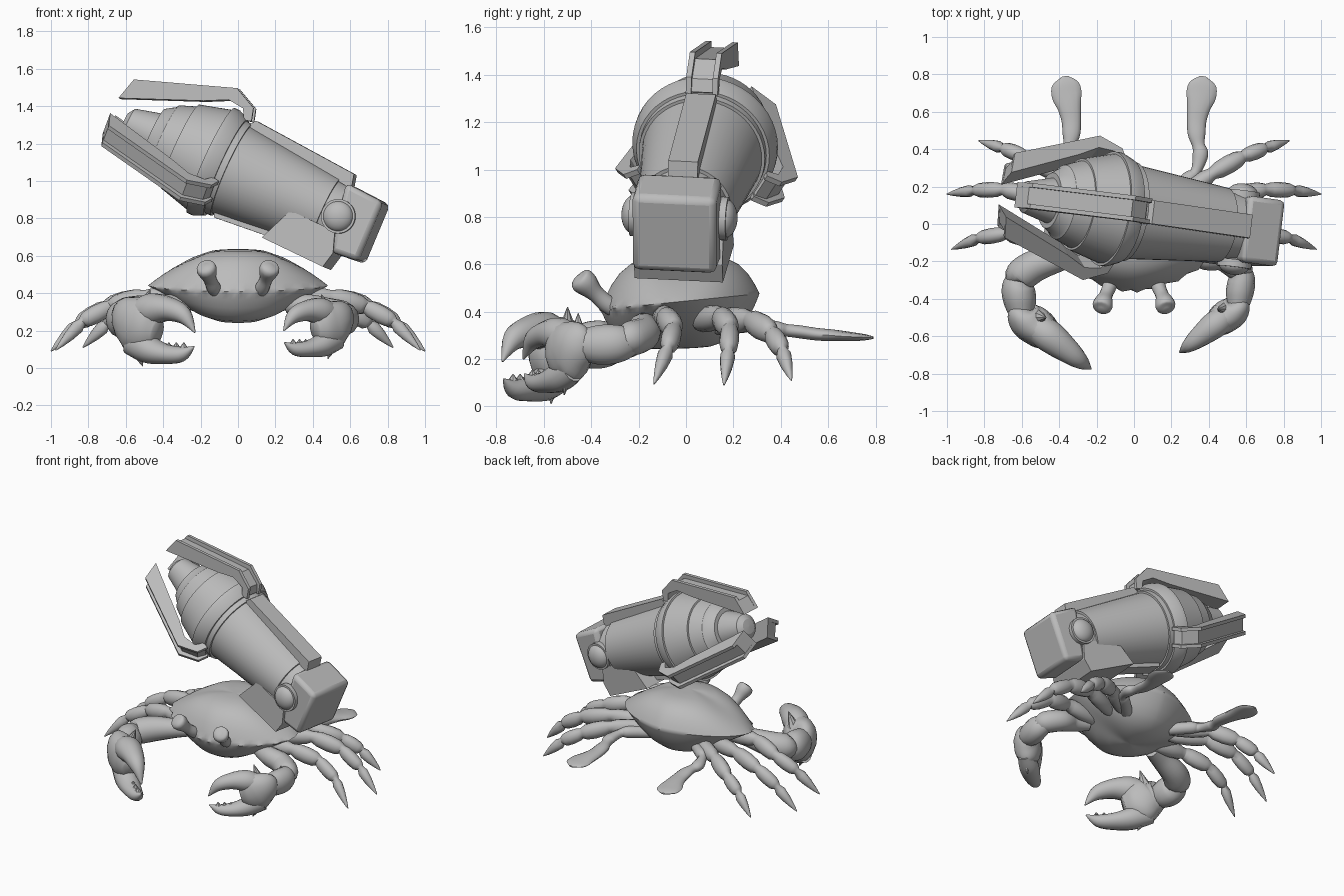
import bpy, bmesh, math
from mathutils import Vector, Matrix

if "Cube" in bpy.data.objects:
    bpy.data.objects.remove(bpy.data.objects["Cube"])

grey = bpy.data.materials.new("stone_grey")
grey.diffuse_color = (0.5, 0.5, 0.5, 1)
grey.use_nodes = True
grey.node_tree.nodes["Principled BSDF"].inputs["Base Color"].default_value = grey.diffuse_color


def finish(name, bm, matrix=Matrix(), smooth=35, bevel=0):
    bmesh.ops.remove_doubles(bm, verts=bm.verts, dist=1e-5)
    bmesh.ops.recalc_face_normals(bm, faces=bm.faces)
    me = bpy.data.meshes.new(name)
    bm.to_mesh(me)
    bm.free()
    me.materials.append(grey)
    ob = bpy.data.objects.new(name, me)
    ob.matrix_world = matrix
    bpy.context.collection.objects.link(ob)
    if bevel:
        mod = ob.modifiers.new("bevel", 'BEVEL')
        mod.width, mod.segments, mod.limit_method = bevel, 2, 'ANGLE'
    if smooth:
        bpy.ops.object.select_all(action='DESELECT')
        ob.select_set(True)
        bpy.context.view_layer.objects.active = ob
        bpy.ops.object.shade_smooth_by_angle(angle=math.radians(smooth))
    return ob


def skin(bm, loops):
    """Bridge rings of points and cap both ends."""
    rows = [[bm.verts.new(p) for p in ring] for ring in loops]
    n = len(rows[0])
    for a, b in zip(rows, rows[1:]):
        for i in range(n):
            bm.faces.new((a[i], a[(i + 1) % n], b[(i + 1) % n], b[i]))
    bm.faces.new(rows[0])
    bm.faces.new(rows[-1])


def tube(name, pts, sides=14, steps=5, curve=True):
    """Tube through (x, y, z, half width, half height) points."""
    P = [Vector(p) for p in pts]
    path = P
    if curve:
        path = []
        for i in range(len(P) - 1):
            p0, p1, p2, p3 = P[max(i - 1, 0)], P[i], P[i + 1], P[min(i + 2, len(P) - 1)]
            for k in range(steps):
                t = k / steps
                path.append(0.5 * (2 * p1 + (p2 - p0) * t + (2 * p0 - 5 * p1 + 4 * p2 - p3) * t * t
                                   + (3 * p1 - p0 - 3 * p2 + p3) * t ** 3))
        path.append(P[-1])
    loops = []
    for i, p in enumerate(path):
        tan = Vector(path[min(i + 1, len(path) - 1)][:3]) - Vector(path[max(i - 1, 0)][:3])
        tan.normalize()
        side = tan.cross(Vector((0, 0, 1))).normalized()
        up = side.cross(tan)
        w, h = max(p[3], 0.003), max(p[4], 0.003)
        loops.append([Vector(p[:3]) + side * w * math.cos(a) + up * h * math.sin(a)
                      for a in (2 * math.pi * k / sides for k in range(sides))])
    bm = bmesh.new()
    skin(bm, loops)
    return finish(name, bm, smooth=50)


def jointed(name, joints, radii):
    """Limb whose segments swell between pinched joints; the last ends in a point."""
    pts = []
    last = len(radii) - 1
    for i, r in enumerate(radii):
        a, b = Vector(joints[i]), Vector(joints[i + 1])
        shape = ((.03, .74), (.2, .97), (.55, 1.05), (.85, .95), (.97, .74))
        if i == last:
            shape = ((.03, .65), (.2, 1), (.5, .8), (.8, .42), (1, 0))
        for f, k in shape:
            pts.append((*a.lerp(b, f), r * k, r * k * 1.15))
    tube(name, pts, sides=12, curve=False)


def spike(name, base, tip, r):
    b, t = Vector(base), Vector(tip)
    bm = bmesh.new()
    bmesh.ops.create_cone(bm, cap_ends=True, segments=8, radius1=r, radius2=0.002, depth=(t - b).length)
    rot = (t - b).to_track_quat('Z', 'Y').to_matrix().to_4x4()
    finish(name, bm, Matrix.Translation((b + t) / 2) @ rot)


# ---- crab shell: domed top, narrower belly, pointed sides, toothed front rim
N = 96
loops = []
layers = [(s, -1) for s in (.03, .2, .4, .6, .75, .86, .94, .98)] + [(1, 0)] + \
         [(s, 1) for s in (.98, .94, .86, .75, .6, .4, .2, .03)]
for s, part in layers:
    ring = []
    sx = s ** 1.3 if part < 0 else s
    for k in range(N):
        a = 2 * math.pi * k / N
        ca, sa = math.cos(a), math.sin(a)
        tooth = 1 + (.025 * math.sin(24 * a) * min(1, max(0, -sa) * 3) if part == 0 else 0)
        x = .48 * sx * tooth * ca * abs(ca) ** (.25 * s ** 3)
        y = -.04 + (.35 if sa > 0 else .32) * s * tooth * sa * abs(sa) ** (.12 * s ** 3)
        rise = 1 - s ** (2 + 2.5 * sa * sa)
        z = .445 + .1 * y * s + (.19 if part > 0 else -.2 if part < 0 else 0) * rise
        ring.append((x, y, z))
    loops.append(ring)
bm = bmesh.new()
skin(bm, loops)
finish("shell", bm, smooth=45)

# ---- eyes, walking legs and swimming legs, mirrored
for s, tag in ((-1, "left"), (1, "right")):
    tube("eye_stalk_" + tag, [(s * x, y, z, r, r) for x, y, z, r in (
        (.11, -.26, .39, .035), (.13, -.33, .43, .038), (.15, -.38, .475, .036),
        (.165, -.425, .52, .053), (.172, -.45, .54, .047), (.175, -.458, .548, .012))])
    legs = (
        ((.24, -.1, .36), (.5, -.09, .38), (.68, -.05, .33), (.83, -.075, .25), (.975, -.135, .095)),
        ((.24, .05, .36), (.5, .145, .38), (.7, .185, .33), (.85, .18, .24), (1, .16, .09)),
        ((.2, .12, .36), (.42, .27, .365), (.58, .36, .31), (.7, .405, .24), (.83, .445, .11)))
    for i, leg in enumerate(legs):
        jointed(f"walking_leg_{i + 1}_{tag}", [(s * x, y, z) for x, y, z in leg], (.046, .047, .04, .032))
    tube("swimming_leg_" + tag, [(s * x, y, z, w, h) for x, y, z, w, h in (
        (.18, .14, .34, .04, .04), (.29, .24, .35, .04, .04), (.33, .28, .345, .028, .028),
        (.355, .37, .33, .042, .033), (.345, .42, .322, .034, .027), (.335, .48, .315, .047, .028),
        (.335, .55, .305, .052, .027), (.345, .62, .3, .062, .025), (.36, .69, .295, .08, .02),
        (.365, .75, .292, .07, .014), (.37, .79, .29, .015, .005))])

# ---- claws: same shape, the right one smaller
for s, k, wrist, tag in ((-1, 1, (.6, -.47, .28), "left"), (1, .84, (.555, -.43, .275), "right")):
    def at(x, y, z):
        return s * (wrist[0] + k * x), wrist[1] + k * y, wrist[2] + k * z

    def part(name, pts):
        tube(f"{name}_{tag}", [(*at(*p[:3]), p[3] * k, p[4] * k) for p in pts])

    wx, wy, wz = wrist
    tube("upper_arm_" + tag, [(s * x, y, z, r, r) for x, y, z, r in (
        (.27, -.14, .34, .05), (.38, -.18, .33, .065), (wx - .08, wy + .25, .305, .085 * k),
        (wx + .01, wy + .19, .285, .085 * k), (wx + .02, wy + .15, .28, .04))])
    tube("forearm_" + tag, [(s * x, y, z, r, r * 1.15) for x, y, z, r in (
        (wx, wy + .21, .28, .05), (wx + .02, wy + .14, .265, .085 * k),
        (wx + .01, wy + .06, .26, .088 * k), (wx, wy - .02, .265, .065 * k))])
    part("claw_palm", ((.0, .03, .02, .04, .04), (-.0, 0, .01, .08, .1), (-.03, -.045, -.02, .1, .135),
                       (-.08, -.08, -.05, .103, .165), (-.13, -.12, -.075, .09, .13),
                       (-.17, -.15, -.09, .05, .07)))
    part("upper_finger", ((-.06, -.07, .01, .07, .07), (-.14, -.125, .035, .086, .085),
                          (-.23, -.195, .035, .07, .065), (-.31, -.26, 0, .046, .047),
                          (-.37, -.305, -.09, .004, .004)))
    part("lower_finger", ((-.03, -.06, -.13, .06, .08), (-.12, -.12, -.18, .078, .075),
                          (-.21, -.19, -.205, .066, .055), (-.3, -.255, -.205, .043, .04),
                          (-.365, -.3, -.165, .004, .004)))
    spike("palm_spike_" + tag, at(-.09, -.03, .04), at(-.13, -.03, .14), .04 * k)
    spike("heel_spike_" + tag, at(-.05, -.09, -.17), at(-.09, -.1, -.27), .04 * k)
    for i in range(4):
        x, y = -.19 - .04 * i, -.17 - .03 * i
        spike(f"finger_tooth_{i + 1}_{tag}", at(x, y, -.17), at(x, y, -.143), .022 * k)

# ---- cannon frame: local x runs toward the muzzle, local z is up
d = Vector((-.905, .127, .41)).normalized()
side = Vector((0, 0, 1)).cross(d).normalized()
up = d.cross(side)
M = Matrix.Translation((-.09, .075, 1.085)) @ Matrix((d, side, up)).transposed().to_4x4() \
    @ Matrix.Rotation(math.radians(3), 4, 'X')


def prism(name, pts, y0, y1, matrix, bevel=0):
    bm = bmesh.new()
    skin(bm, [[(x, y, z) for x, z in pts] for y in (y0, y1)])
    return finish(name, bm, matrix, 30 if bevel else 0, bevel)


# Barrel turned from a stepped profile
profile = [(.575, .004), (.57, .05), (.545, .085), (.40, .122), (.40, .15), (.345, .185), (.335, .2),
           (.24, .235), (.24, .247), (.06, .295), (.06, .308), (.03, .308), (-.03, .283), (-.03, .27),
           (-.065, .268), (-.065, .255), (-.62, .2), (-.62, .185), (-.74, .18), (-.74, .004)]
bm = bmesh.new()
skin(bm, [[(t, r * math.cos(a), r * math.sin(a)) for a in (2 * math.pi * i / 48 for i in range(48))]
          for t, r in profile])
finish("barrel", bm, M, 25)

# Three grooved prongs around the muzzle
outer = [(.61, .225), (.085, .41), (-.04, .35), (-.06, .28)]
inner = [(-.02, .27), (.01, .325), (.1, .335), (.22, .275), (.645, .1)]
groove = [(.615, .195), (.085, .38), (-.02, .335), (-.045, .285)]
for i in range(3):
    R = M @ Matrix.Rotation(math.radians(120 * i), 4, 'X')
    for s in (-1, 1):
        prism(f"prong_{i + 1}_flange_{s + 2}", outer + inner, s * .045, s * .068, R)
    prism(f"prong_{i + 1}_web", groove + inner, -.046, .046, R)

# Long strips along the barrel
prism("top_strip", [(-.05, .25), (-.08, .293), (-.68, .25), (-.7, .17)], -.063, .063, M)
prism("bottom_strip", [(-.07, -.23), (-.09, -.27), (-.6, -.225), (-.6, -.17)], -.06, .06, M)

# Breech block, bracket and round pivots, set slightly to the front
B = M @ Matrix.Translation((0, .012, 0))
prism("breech", [(-.9, .178), (-.91, -.165), (-.75, -.18), (-.73, -.08), (-.71, .0), (-.675, .19)],
      -.178, .178, B, .028)
prism("bracket", [(-.385, -.262), (-.466, -.068), (-.73, -.07), (-.77, -.18), (-.75, -.27)],
      -.188, .188, B)
for s in (-1, 1):
    bm = bmesh.new()
    bmesh.ops.create_cone(bm, cap_ends=True, segments=32, radius1=.092, radius2=.092, depth=.04,
                          matrix=Matrix.Translation((-.715, s * .186, .01)) @ Matrix.Rotation(math.pi / 2, 4, 'X'))
    finish(f"pivot_disc_{s + 2}", bm, B)
    bm = bmesh.new()
    bmesh.ops.create_uvsphere(bm, u_segments=32, v_segments=16, radius=.082,
                              matrix=Matrix.Translation((-.715, s * .193, .01)) @ Matrix.Diagonal((1, .65, 1, 1)))
    finish(f"pivot_cap_{s + 2}", bm, B, 60)
